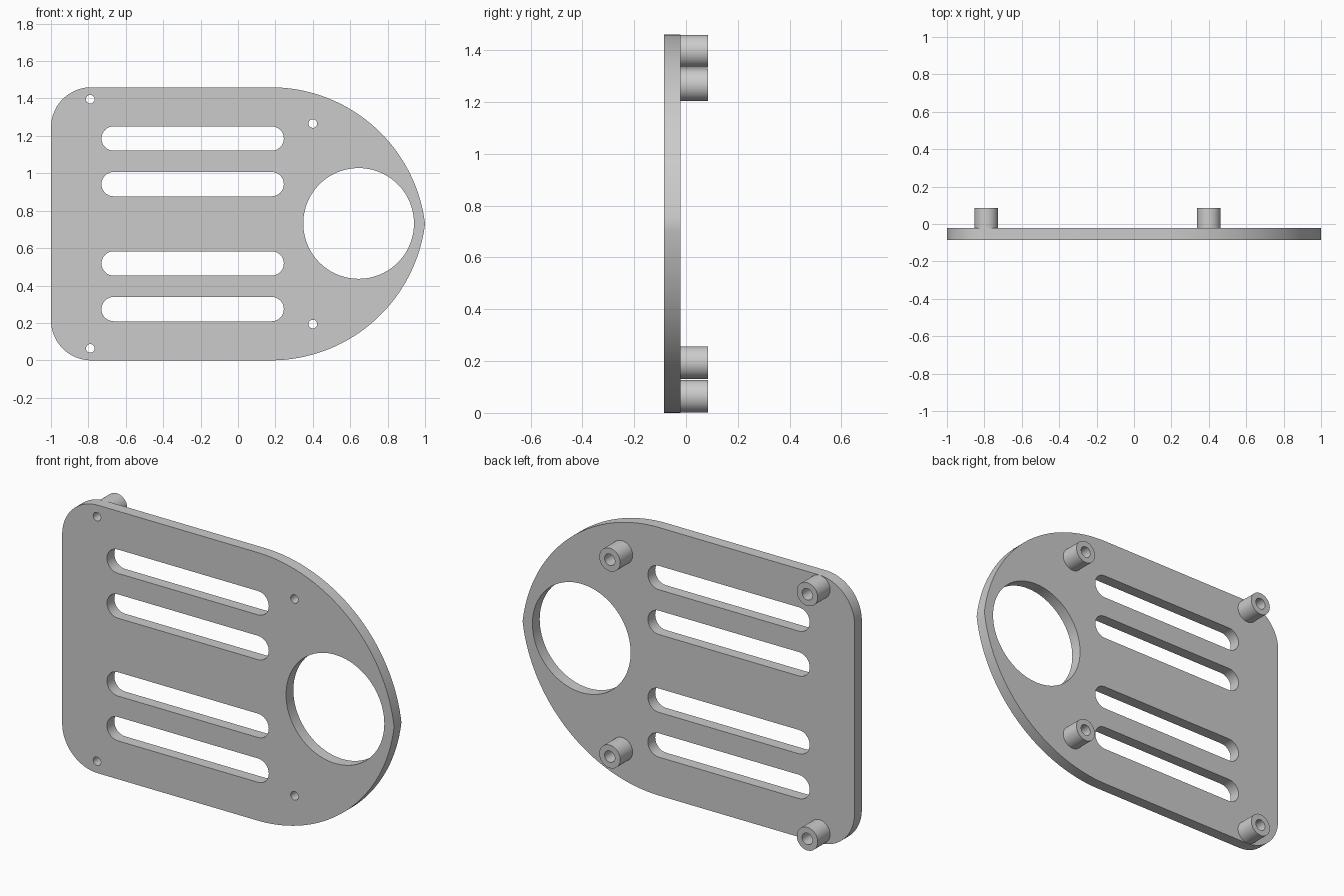
import bpy, bmesh
from math import pi, sin, cos, atan2

if "Cube" in bpy.data.objects:
    bpy.data.objects.remove(bpy.data.objects["Cube"])

grey = bpy.data.materials.new("plain grey")
grey.use_nodes = True
colour = (0.6, 0.6, 0.6, 1)
grey.diffuse_color = colour
grey.node_tree.nodes["Principled BSDF"].inputs["Base Color"].default_value = colour

MID = 0.73                                # height of the mirror line
BACK, SEAT, FRONT = 0.085, -0.022, -0.085  # depth of boss tops, plate back, plate front


def arc(x, z, r, a0, a1, n):
    return [(x + r * cos(a0 + (a1 - a0) * i / n), z + r * sin(a0 + (a1 - a0) * i / n))
            for i in range(n + 1)]


def circle(x, z, r, n=48):
    return arc(x, z, r, 0, 2 * pi, n)[:-1]


def slot(x0, x1, z, r):
    return arc(x1 - r, z, r, -pi / 2, pi / 2, 16) + arc(x0 + r, z, r, pi / 2, 3 * pi / 2, 16)


def prism(name, loops, y0, y1):
    """Fill an outline with its holes and extrude it in depth."""
    bm = bmesh.new()
    for loop in loops:
        vs = [bm.verts.new((x, y0, z)) for x, z in loop]
        for a, b in zip(vs, vs[1:] + vs[:1]):
            bm.edges.new((a, b))
    bmesh.ops.triangle_fill(bm, edges=bm.edges[:], use_beauty=True, normal=(0, -1, 0))
    out = bmesh.ops.extrude_face_region(bm, geom=bm.faces[:], use_keep_orig=True)
    moved = [g for g in out["geom"] if isinstance(g, bmesh.types.BMVert)]
    bmesh.ops.translate(bm, verts=moved, vec=(0, y1 - y0, 0))
    bmesh.ops.recalc_face_normals(bm, faces=bm.faces[:])
    mesh = bpy.data.meshes.new(name)
    bm.to_mesh(mesh)
    bm.free()
    mesh.materials.append(grey)
    obj = bpy.data.objects.new(name, mesh)
    bpy.context.collection.objects.link(obj)
    bpy.ops.object.select_all(action='DESELECT')
    obj.select_set(True)
    bpy.context.view_layer.objects.active = obj
    bpy.ops.object.shade_smooth_by_angle(angle=pi / 6)
    return obj


# Plate outline: pointed nose of two arcs, rounded corners on the other end
run = 0.825                               # nose length past the straight edges
radius = (run ** 2 + MID ** 2) / (2 * MID)
centre = 2 * MID - radius
corner = 0.215
upper = arc(1 - run, centre, radius, atan2(MID - centre, run), pi / 2, 48)
upper += arc(corner - 1, 2 * MID - corner, corner, pi / 2, pi, 20)
lower = [(x, 2 * MID - z) for x, z in reversed(upper[1:])]
outline = upper + lower

# Openings and screw holes, mirrored about the middle height
mounts = [(x, MID + s * dz) for x, dz in ((-0.79, 0.666), (0.4, 0.536)) for s in (1, -1)]
holes = [circle(0.645, MID + 0.002, 0.296, 96)]
holes += [slot(-0.73, 0.245, MID + s * dz, 0.065) for dz in (0.456, 0.212) for s in (1, -1)]
holes += [circle(x, z, 0.023, 32) for x, z in mounts]
prism("plate", [outline] + holes, FRONT, SEAT)

# Hollow standoffs on the back
names = ("upper_right", "lower_right", "upper_left", "lower_left")
for name, (x, z) in zip(names, mounts):
    prism(name + "_standoff", [circle(x, z, 0.063), circle(x, z, 0.031)], SEAT, BACK)
